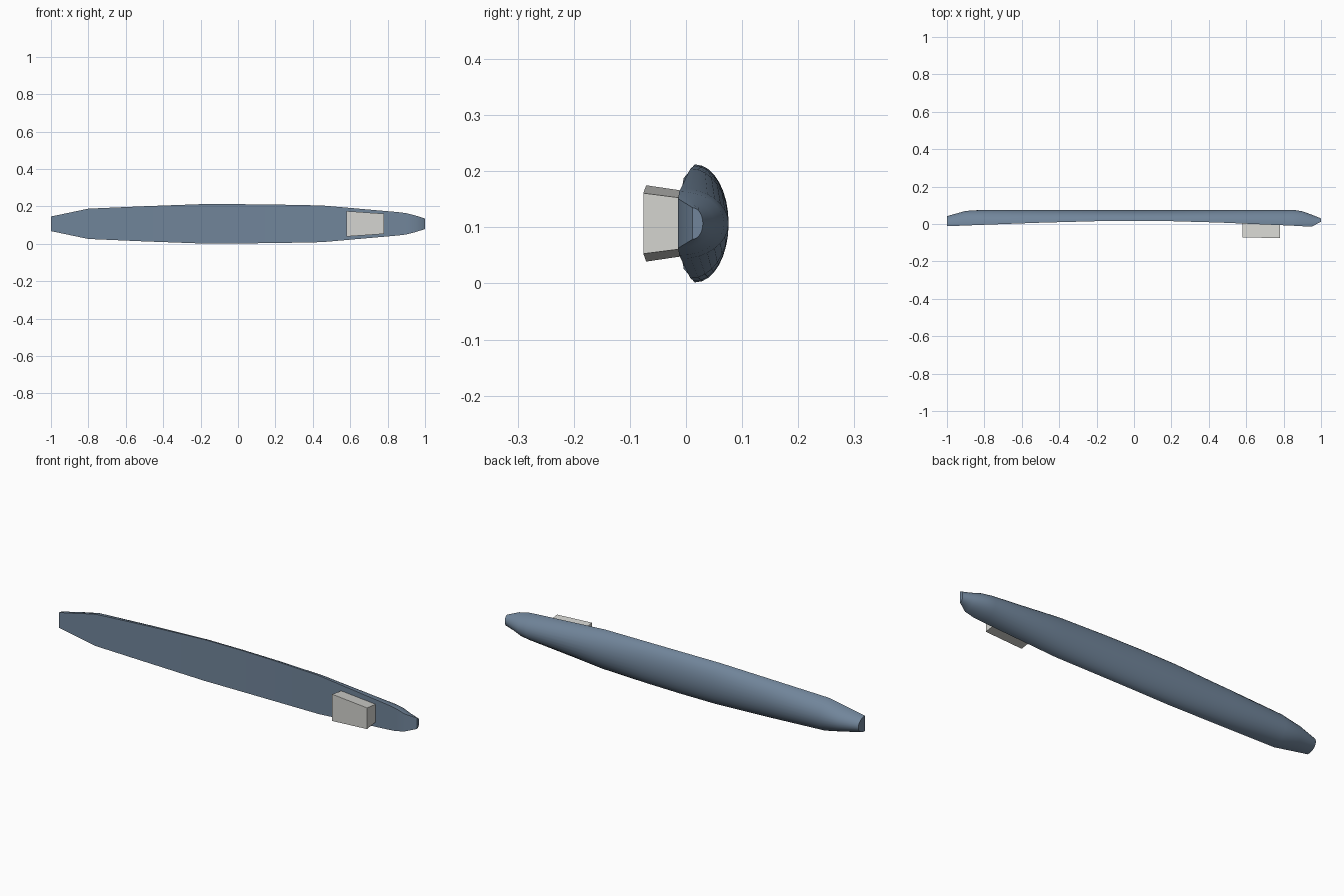
import bpy, bmesh
from math import sin, cos, pi, radians

cube = bpy.data.objects.get("Cube")
if cube:
    bpy.data.objects.remove(cube, do_unlink=True)

MID_Z = 0.107
SEGMENTS = 16


def material(name, color):
    mat = bpy.data.materials.new(name)
    mat.use_nodes = True
    mat.diffuse_color = (*color, 1)
    mat.node_tree.nodes["Principled BSDF"].inputs["Base Color"].default_value = (*color, 1)
    return mat


def loft(name, rings, mat):
    """Skin equal-length closed rings and cap both ends."""
    bm = bmesh.new()
    loops = [[bm.verts.new(p) for p in ring] for ring in rings]
    count = len(loops[0])
    for a, b in zip(loops, loops[1:]):
        for i in range(count):
            j = (i + 1) % count
            bm.faces.new((a[i], a[j], b[j], b[i]))
    bm.faces.new(loops[0])
    bm.faces.new(loops[-1])
    bmesh.ops.recalc_face_normals(bm, faces=bm.faces)
    mesh = bpy.data.meshes.new(name)
    bm.to_mesh(mesh)
    bm.free()
    mesh.materials.append(mat)
    obj = bpy.data.objects.new(name, mesh)
    bpy.context.collection.objects.link(obj)
    return obj


slate = material("slate blue", (0.165, 0.235, 0.325))
pale = material("pale grey", (0.66, 0.66, 0.63))

# Bowed shell: flat front, half-elliptical back (x, front y, back y, half height)
stations = [
    (-1.0, -0.012, 0.042, 0.039),
    (-0.9, -0.008, 0.07, 0.06),
    (-0.8, -0.004, 0.076, 0.081),
    (-0.5, 0.007, 0.076, 0.094),
    (-0.2, 0.015, 0.076, 0.105),
    (0.0, 0.017, 0.076, 0.105),
    (0.2, 0.015, 0.076, 0.103),
    (0.45, 0.008, 0.076, 0.098),
    (0.85, -0.009, 0.076, 0.063),
    (0.9, -0.012, 0.068, 0.057),
    (0.95, -0.014, 0.05, 0.044),
    (1.0, 0.012, 0.03, 0.028),
]


def section(x, front, back, half):
    angles = [pi * i / SEGMENTS for i in range(SEGMENTS + 1)]
    return [(x, front + (back - front) * sin(a), MID_Z + half * cos(a)) for a in angles]


shell = loft("shell", [section(*s) for s in stations], slate)
bpy.context.view_layer.objects.active = shell
shell.select_set(True)
bpy.ops.object.shade_smooth_by_angle(angle=radians(30))
shell.select_set(False)


# Tapered mounting block on the front (x, outer y, outer half, inner half)
def block_ring(x, outer, outer_half, inner_half):
    return [(x, outer, MID_Z - outer_half), (x, outer, MID_Z + outer_half),
            (x, 0.01, MID_Z + inner_half), (x, 0.01, MID_Z - inner_half)]


loft("mounting_block", [block_ring(0.58, -0.071, 0.068, 0.056),
                        block_ring(0.78, -0.076, 0.054, 0.043)], pale)
